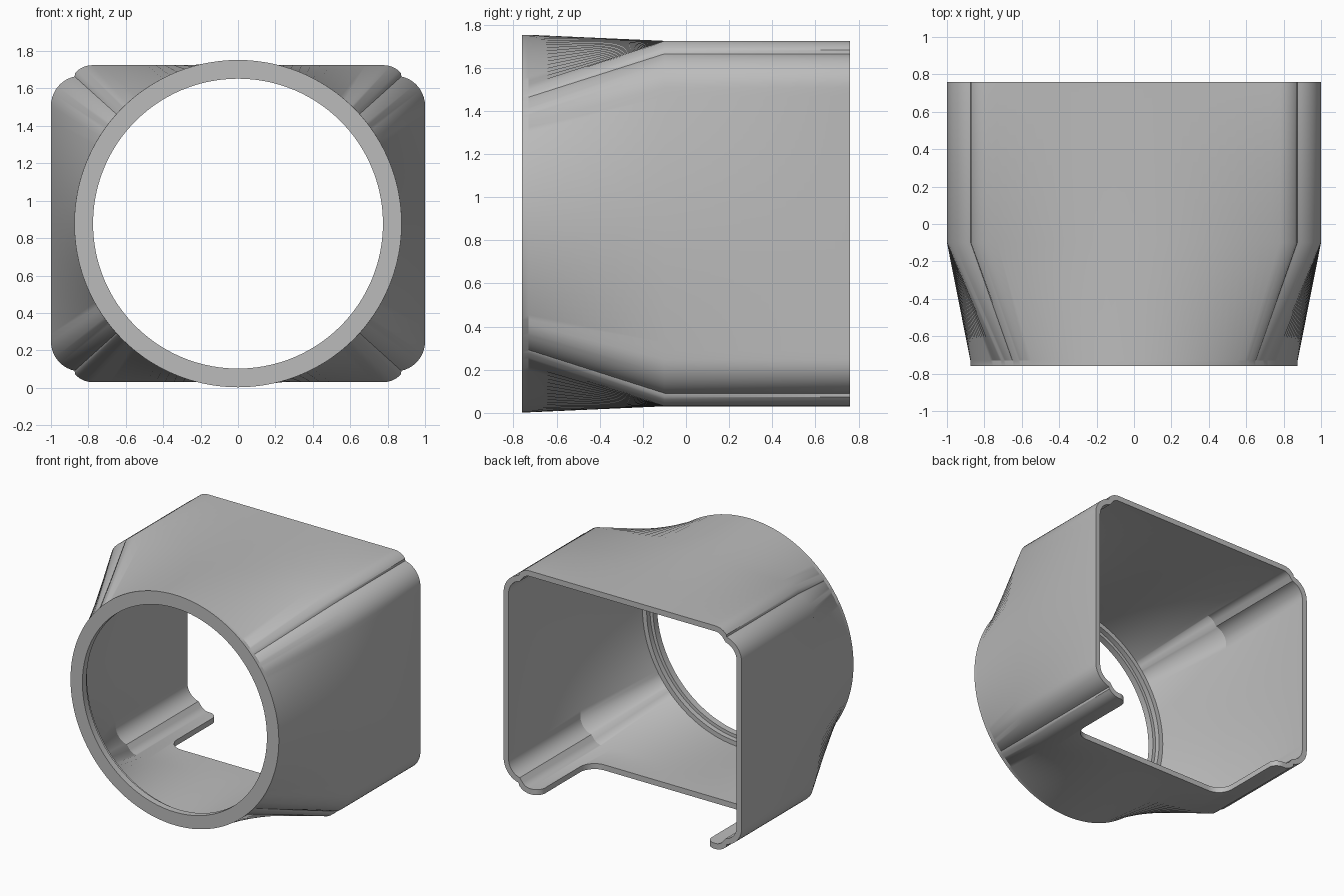
import bpy, bmesh, math

cube = bpy.data.objects.get("Cube")
if cube:
    bpy.data.objects.remove(cube, do_unlink=True)

CZ = 0.8775          # height of the sleeve axis
BACK, BEND, FRONT = 0.76, -0.1, -0.76
WALL = 0.042


def material(name, value):
    mat = bpy.data.materials.new(name)
    mat.use_nodes = True
    colour = (value, value, value, 1)
    mat.diffuse_color = colour
    mat.node_tree.nodes["Principled BSDF"].inputs["Base Color"].default_value = colour
    return mat


def arc(cx, cy, r, start, end, steps):
    angles = [math.radians(start + (end - start) * i / steps) for i in range(steps + 1)]
    return [(cx + r * math.cos(a), cy + r * math.sin(a)) for a in angles]


def box_profile(t):
    """Rounded box with a stepped corner, inset by t."""
    n = 16
    top = [(0.78 * i / n, 0.847 - t) for i in range(n)]
    step = arc(0.78, 0.727, 0.12 - t, 90, 40, 6)
    corner = arc(0.84, 0.63, 0.16 - t, 78, 0, 10)
    side = [(1 - t, 0.63 * (1 - i / n)) for i in range(1, n + 1)]
    q = top + step + corner + side
    lower = [(x, -z) for x, z in q[-2::-1]]
    half = q + lower
    return half + [(-x, z) for x, z in half[-2:0:-1]]


def circle_profile(source, r):
    """Circle whose points share the directions of the source profile."""
    return [(r * x / math.hypot(x, z), r * z / math.hypot(x, z)) for x, z in source]


def new_object(name, bm):
    bmesh.ops.recalc_face_normals(bm, faces=bm.faces[:])
    mesh = bpy.data.meshes.new(name)
    bm.to_mesh(mesh)
    bm.free()
    obj = bpy.data.objects.new(name, mesh)
    bpy.context.collection.objects.link(obj)
    return obj


# Sleeve shell: square back section lofted to a round front collar
outer, inner = box_profile(0), box_profile(WALL)
sections = [(outer, BACK), (outer, BEND)]
sections += [(circle_profile(outer, 0.875), y) for y in (-0.73, FRONT)]
sections += [(circle_profile(inner, r), y) for r, y in
             ((0.775, FRONT), (0.775, -0.71), (0.8, -0.71), (0.8, -0.67), (0.835, -0.67))]
sections += [(inner, BEND), (inner, BACK)]

bm = bmesh.new()
rings = [[bm.verts.new((x, y, CZ + z)) for x, z in pts] for pts, y in sections]
for k, ring in enumerate(rings):
    following = rings[(k + 1) % len(rings)]
    for i in range(len(ring)):
        j = (i + 1) % len(ring)
        bm.faces.new((ring[i], ring[j], following[j], following[i]))
sleeve = new_object("adapter_sleeve", bm)
sleeve.data.materials.append(material("plain grey", 0.5))

# Notch in the floor, with rounded inner corners and rounded lip tips
right = [(0.77, 0.9)] + arc(0.77, 0.69, 0.07, 90, 180, 8) + arc(0.58, 0.27, 0.12, 0, -90, 8)
outline = right + [(-x, y) for x, y in reversed(right)]
bm = bmesh.new()
floor = bm.faces.new([bm.verts.new((x, y, -0.1)) for x, y in outline])
up = bmesh.ops.extrude_face_region(bm, geom=[floor])
bmesh.ops.translate(bm, vec=(0, 0, 0.35),
                    verts=[v for v in up["geom"] if isinstance(v, bmesh.types.BMVert)])
cutter = new_object("notch_cutter", bm)
cutter.hide_render = True

bpy.context.view_layer.objects.active = sleeve
sleeve.select_set(True)
cut = sleeve.modifiers.new("floor_notch", "BOOLEAN")
cut.operation = "DIFFERENCE"
cut.solver = "EXACT"
cut.object = cutter
bpy.ops.object.modifier_apply(modifier=cut.name)
bpy.data.objects.remove(cutter, do_unlink=True)
bpy.ops.object.shade_smooth_by_angle(angle=math.radians(28))
